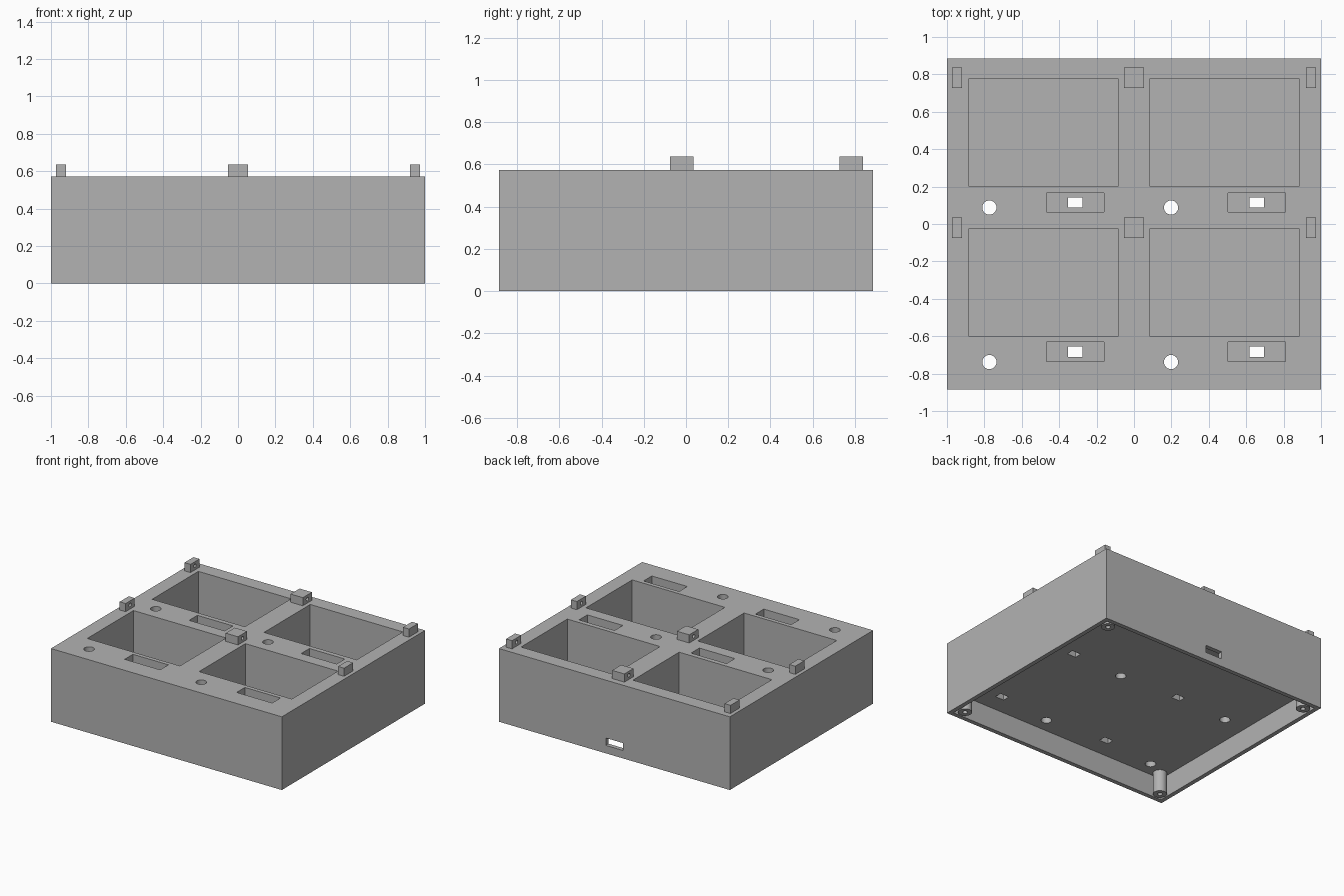
import bpy, bmesh, math
from mathutils import Matrix, Vector

if "Cube" in bpy.data.objects:
    bpy.data.objects.remove(bpy.data.objects["Cube"])

W, D, H = 1.0, 0.886, 0.573        # half width, half depth, height
WALL, CEIL, FLOOR = 0.034, 0.172, 0.215


def box(bm, x0, x1, y0, y1, z0, z1):
    m = Matrix.Translation(((x0 + x1) / 2, (y0 + y1) / 2, (z0 + z1) / 2))
    m = m @ Matrix.Diagonal((x1 - x0, y1 - y0, z1 - z0, 1))
    bmesh.ops.create_cube(bm, size=1, matrix=m)


def rod(bm, centre, r, length, axis='Z', n=32):
    m = Matrix.Translation(centre)
    if axis == 'X':
        m = m @ Matrix.Rotation(math.pi / 2, 4, 'Y')
    bmesh.ops.create_cone(bm, cap_ends=True, segments=n, radius1=r, radius2=r,
                          depth=length, matrix=m)


def make(name, bm):
    me = bpy.data.meshes.new(name)
    bm.to_mesh(me)
    bm.free()
    ob = bpy.data.objects.new(name, me)
    bpy.context.collection.objects.link(ob)
    return ob


def combine(target, bm, op):
    tool = make("helper", bm)
    tool.hide_render = True
    mod = target.modifiers.new("bool", 'BOOLEAN')
    mod.operation, mod.object, mod.solver = op, tool, 'EXACT'
    bpy.context.view_layer.objects.active = target
    bpy.ops.object.modifier_apply(modifier=mod.name)
    bpy.data.objects.remove(tool, do_unlink=True)


# outer block
bm = bmesh.new()
box(bm, -W, W, -D, D, 0, H)
body = make("case_body", bm)

# underside cavity, four compartments and four shallow recesses
rows = [(-0.028, -0.6, -0.738, -0.683), (0.775, 0.203, 0.088, 0.115)]
bm = bmesh.new()
box(bm, -W + WALL, W - WALL, -D + WALL, D - WALL, -0.1, CEIL)
for y1, y0, _, ry in rows:
    for x0 in (-0.886, 0.083):
        box(bm, x0, x0 + 0.803, y0, y1, FLOOR, H + 0.1)
    for rx in (-0.314, 0.656):
        box(bm, rx - 0.154, rx + 0.154, ry - 0.051, ry + 0.051, H - 0.11, H + 0.1)
combine(body, bm, 'DIFFERENCE')

# corner screw posts and hinge blocks on top
posts = [(sx * (W - 0.092), sy * (D - 0.092)) for sx in (-1, 1) for sy in (-1, 1)]
hinge_y = (-0.02, 0.782)
bm = bmesh.new()
for x, y in posts:
    rod(bm, (x, y, 0.095), 0.05, 0.19)
for y in hinge_y:
    for x0, x1 in ((-0.972, -0.92), (-0.053, 0.053), (0.92, 0.972)):
        box(bm, x0, x1, y - 0.056, y + 0.056, H - 0.03, 0.637)
combine(body, bm, 'UNION')

# through holes, hinge pin holes, screw holes and rear cable slot
bm = bmesh.new()
for _, _, hy, ry in rows:
    for x in (-0.773, 0.198):
        rod(bm, (x, hy, 0.4), 0.038, 0.6)
    for rx in (-0.314, 0.656):
        box(bm, rx - 0.038, rx + 0.038, ry - 0.028, ry + 0.028, 0.1, 0.56)
for y in hinge_y:
    for x in (-0.92, -0.053, 0.053, 0.92):
        rod(bm, (x, y, 0.605), 0.014, 0.06, 'X', 20)
for x, y in posts:
    rod(bm, (x, y, 0.03), 0.018, 0.2, n=20)
box(bm, -0.074, 0.074, D - 0.1, D + 0.1, 0.062, 0.12)
combine(body, bm, 'DIFFERENCE')

# single grey finish, smooth only around the round holes and posts
grey = bpy.data.materials.new("plain_grey")
grey.diffuse_color = (0.45, 0.45, 0.45, 1)
grey.use_nodes = True
grey.node_tree.nodes["Principled BSDF"].inputs["Base Color"].default_value = grey.diffuse_color
body.data.materials.clear()
body.data.materials.append(grey)
for p in body.data.polygons:
    p.material_index = 0
bpy.ops.object.select_all(action='DESELECT')
body.select_set(True)
bpy.context.view_layer.objects.active = body
bpy.ops.object.shade_smooth_by_angle(angle=math.radians(30))
